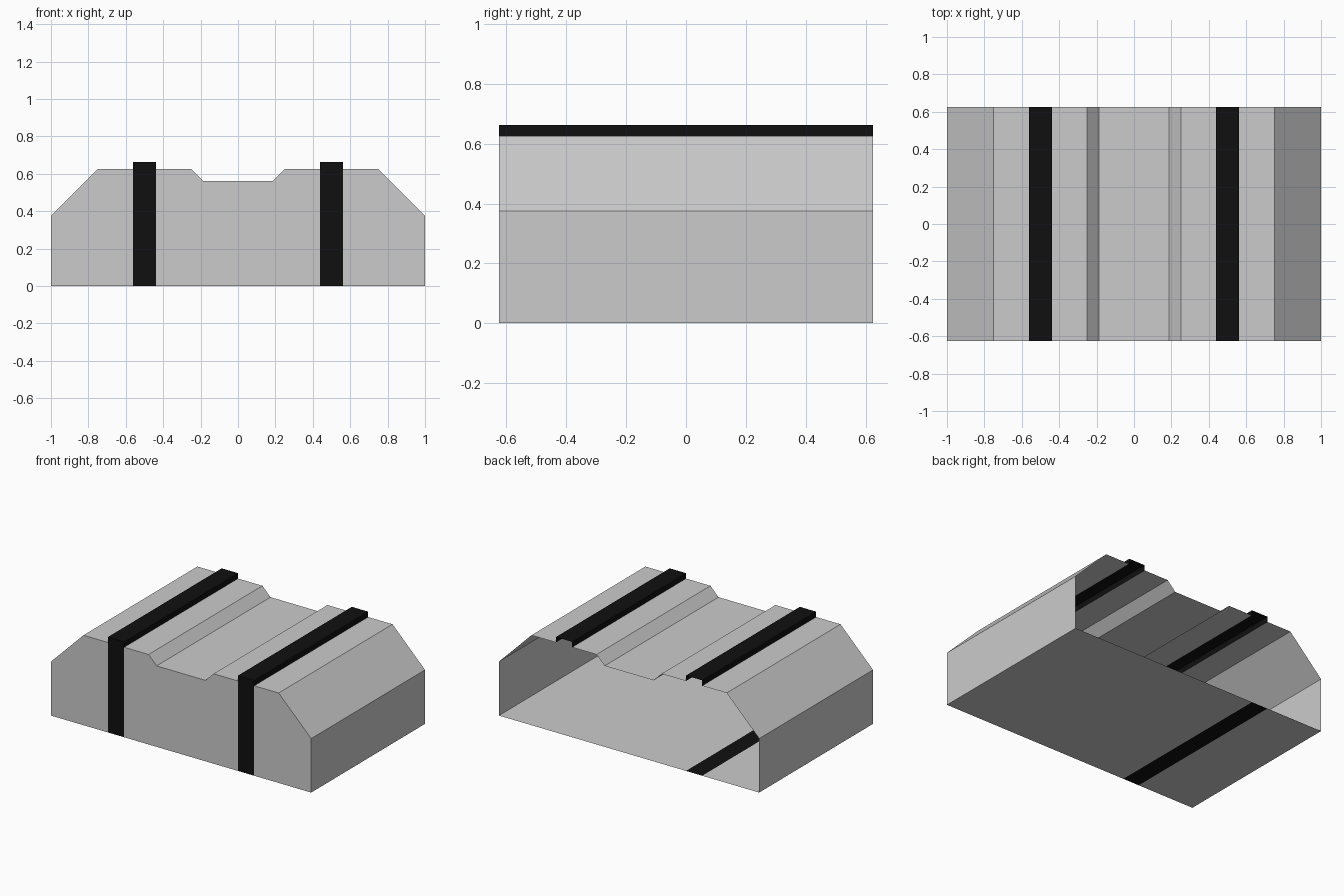
import bpy
import bmesh

cube = bpy.data.objects.get("Cube")
if cube:
    bpy.data.objects.remove(cube, do_unlink=True)

DEPTH = 0.625       # half depth
TOP = 0.625         # roof height
BAND_TOP = 0.6625   # raised band height
INNER, OUTER = 0.4375, 0.5625


def material(name, value):
    mat = bpy.data.materials.new(name)
    mat.use_nodes = True
    colour = (value, value, value, 1)
    mat.diffuse_color = colour
    mat.node_tree.nodes["Principled BSDF"].inputs["Base Color"].default_value = colour
    return mat


def quad(bm, corners):
    bm.faces.new([bm.verts.new(c) for c in corners])


def add_section(bm, path, front=True, floor=True):
    """Sweep an x-z path from front to back, open at the back."""
    for (ax, az), (bx, bz) in zip(path, path[1:]):
        quad(bm, [(ax, -DEPTH, az), (bx, -DEPTH, bz), (bx, DEPTH, bz), (ax, DEPTH, az)])
        if ax == bx:
            continue
        if front:
            quad(bm, [(ax, -DEPTH, 0), (bx, -DEPTH, 0), (bx, -DEPTH, bz), (ax, -DEPTH, az)])
        if floor:
            add_floor(bm, ax, bx)


def add_floor(bm, ax, bx):
    quad(bm, [(ax, -DEPTH, 0), (ax, DEPTH, 0), (bx, DEPTH, 0), (bx, -DEPTH, 0)])


def finish(name, bm, mat):
    bmesh.ops.remove_doubles(bm, verts=bm.verts, dist=0.0001)
    bmesh.ops.dissolve_limit(bm, angle_limit=0.01, verts=bm.verts, edges=bm.edges)
    mesh = bpy.data.meshes.new(name)
    bm.to_mesh(mesh)
    bm.free()
    mesh.materials.append(mat)
    bpy.context.collection.objects.link(bpy.data.objects.new(name, mesh))


grey = material("light grey", 0.6)
black = material("black", 0.005)

# Hollow body: two sloped shoulders and a shallow central valley
body = bmesh.new()
add_section(body, [(-1, 0), (-1, 0.375), (-0.75, TOP), (-OUTER, TOP)])
add_section(body, [(-INNER, TOP), (-0.25, TOP), (-0.1875, 0.5625),
                   (0.1875, 0.5625), (0.25, TOP), (INNER, TOP)])
add_section(body, [(OUTER, TOP), (0.75, TOP), (1, 0.375), (1, 0)])
add_floor(body, INNER, OUTER)
finish("body_shell", body, grey)

# Raised bands: flush on the front, only the right one wraps underneath
for name, x0, x1, wraps in (("right_band", -OUTER, -INNER, True),
                            ("left_band", INNER, OUTER, False)):
    band = bmesh.new()
    add_section(band, [(x0, TOP), (x0, BAND_TOP), (x1, BAND_TOP), (x1, TOP)], floor=wraps)
    finish(name, band, black)
